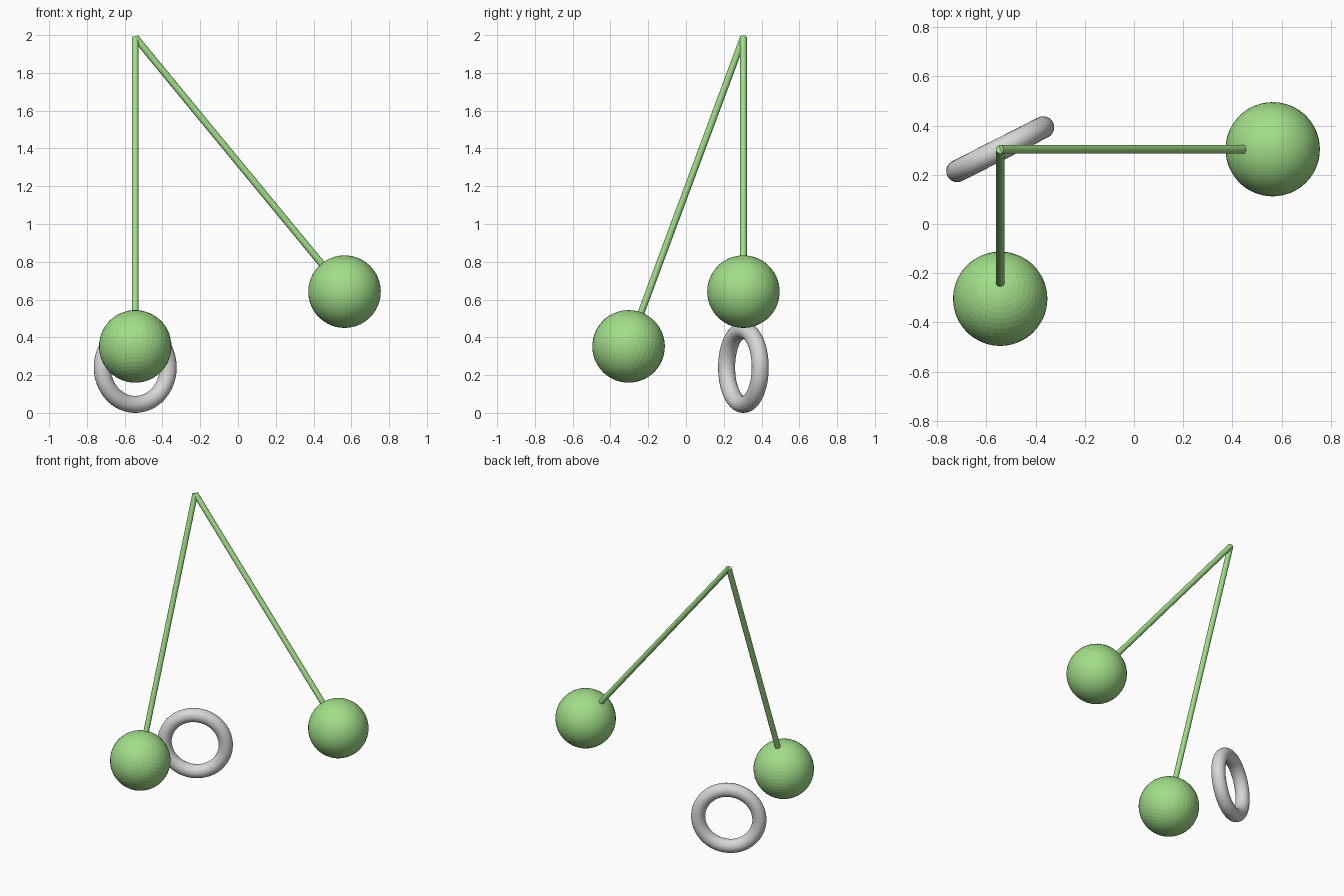
import bpy, math
from mathutils import Vector, Matrix

if "Cube" in bpy.data.objects:
    bpy.data.objects.remove(bpy.data.objects["Cube"])


def material(name, rgb):
    m = bpy.data.materials.new(name)
    m.diffuse_color = (*rgb, 1)
    m.use_nodes = True
    m.node_tree.nodes["Principled BSDF"].inputs["Base Color"].default_value = m.diffuse_color
    return m


green = material("light green", (0.36, 0.73, 0.25))
grey = material("light grey", (0.68, 0.68, 0.68))

PIVOT = Vector((-0.544, 0.304, 1.988))
ROD_R, BALL_R = 0.018, 0.192


def finish(name, mat, smooth=True):
    ob = bpy.context.object
    ob.name = name
    ob.data.materials.append(mat)
    if smooth:
        bpy.ops.object.shade_smooth_by_angle(angle=math.radians(40))
    return ob


def pendulum(label, centre, smooth_ball):
    centre = Vector(centre)
    turn = (PIVOT - centre).to_track_quat('Z', 'Y').to_euler()
    # thin rod from the pivot to the ball centre
    bpy.ops.mesh.primitive_cylinder_add(
        vertices=16, radius=ROD_R, depth=(PIVOT - centre).length,
        location=(PIVOT + centre) / 2, rotation=turn)
    finish(label + "_rod", green)
    # ball hanging at the end of the rod
    bpy.ops.mesh.primitive_uv_sphere_add(
        segments=40, ring_count=24, radius=BALL_R, location=centre, rotation=turn)
    finish(label + "_ball", green, smooth_ball)


pendulum("front_pendulum", (-0.544, -0.304, 0.352), False)
pendulum("side_pendulum", (0.564, 0.304, 0.642), True)

# upright ring standing on the ground below the pivot
bpy.ops.mesh.primitive_torus_add(
    major_radius=0.196, minor_radius=0.045, major_segments=64, minor_segments=24,
    location=(-0.544, 0.304, 0.241),
    rotation=(math.pi / 2, 0, math.radians(27)))
finish("ground_ring", grey)
